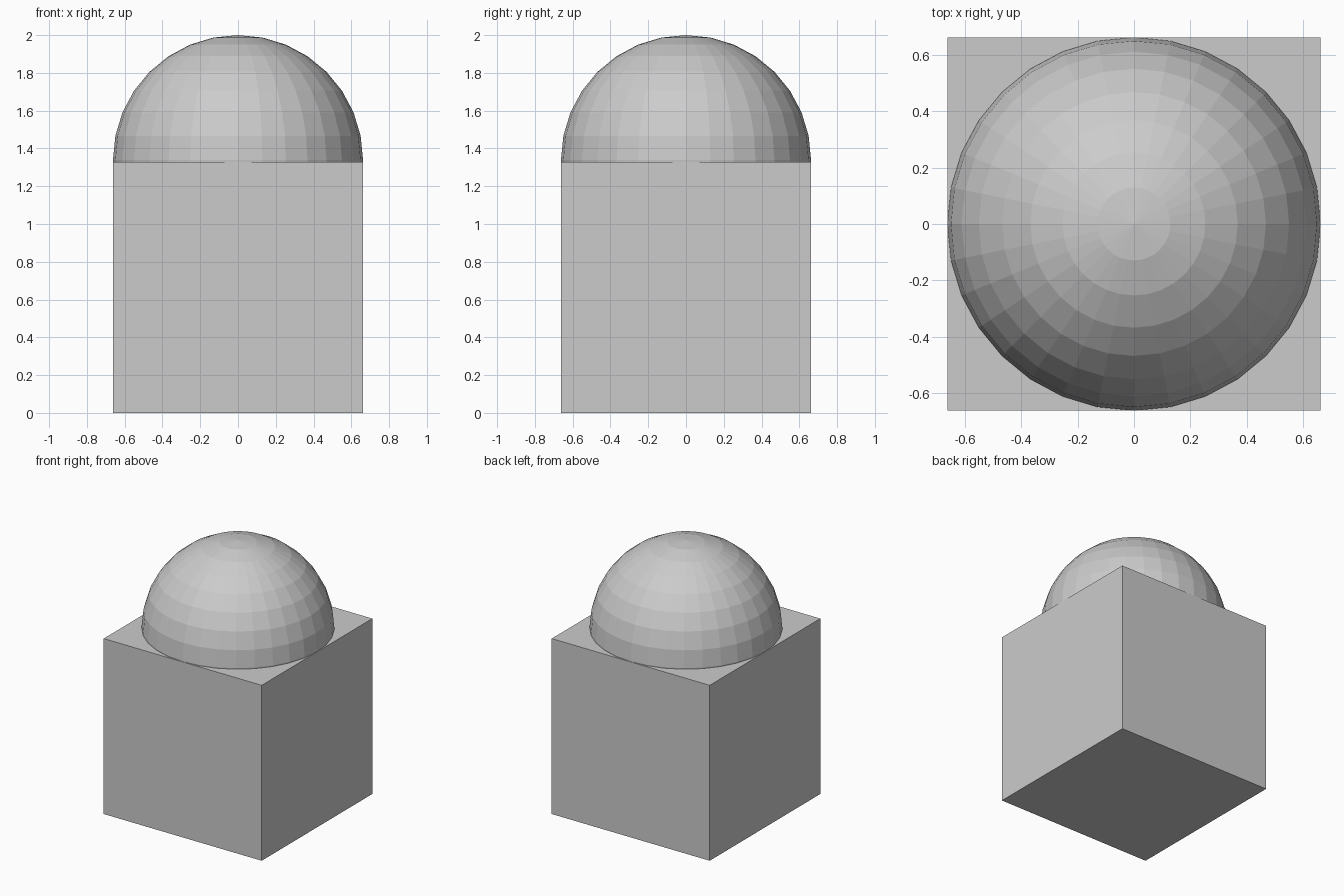
import bpy

if "Cube" in bpy.data.objects:
    bpy.data.objects.remove(bpy.data.objects["Cube"])

HALF = 0.662          # half width of the block, also the dome radius
BLOCK_TOP = 1.329

# Square block
bpy.ops.mesh.primitive_cube_add(size=1, location=(0, 0, BLOCK_TOP / 2))
block = bpy.context.object
block.name = "block"
block.scale = (HALF * 2, HALF * 2, BLOCK_TOP)

# Flat-shaded ball, lower half sunk into the block so it reads as a dome
bpy.ops.mesh.primitive_uv_sphere_add(segments=32, ring_count=16, radius=HALF,
                                     location=(0, 0, 2 - HALF))
bpy.context.object.name = "dome"
